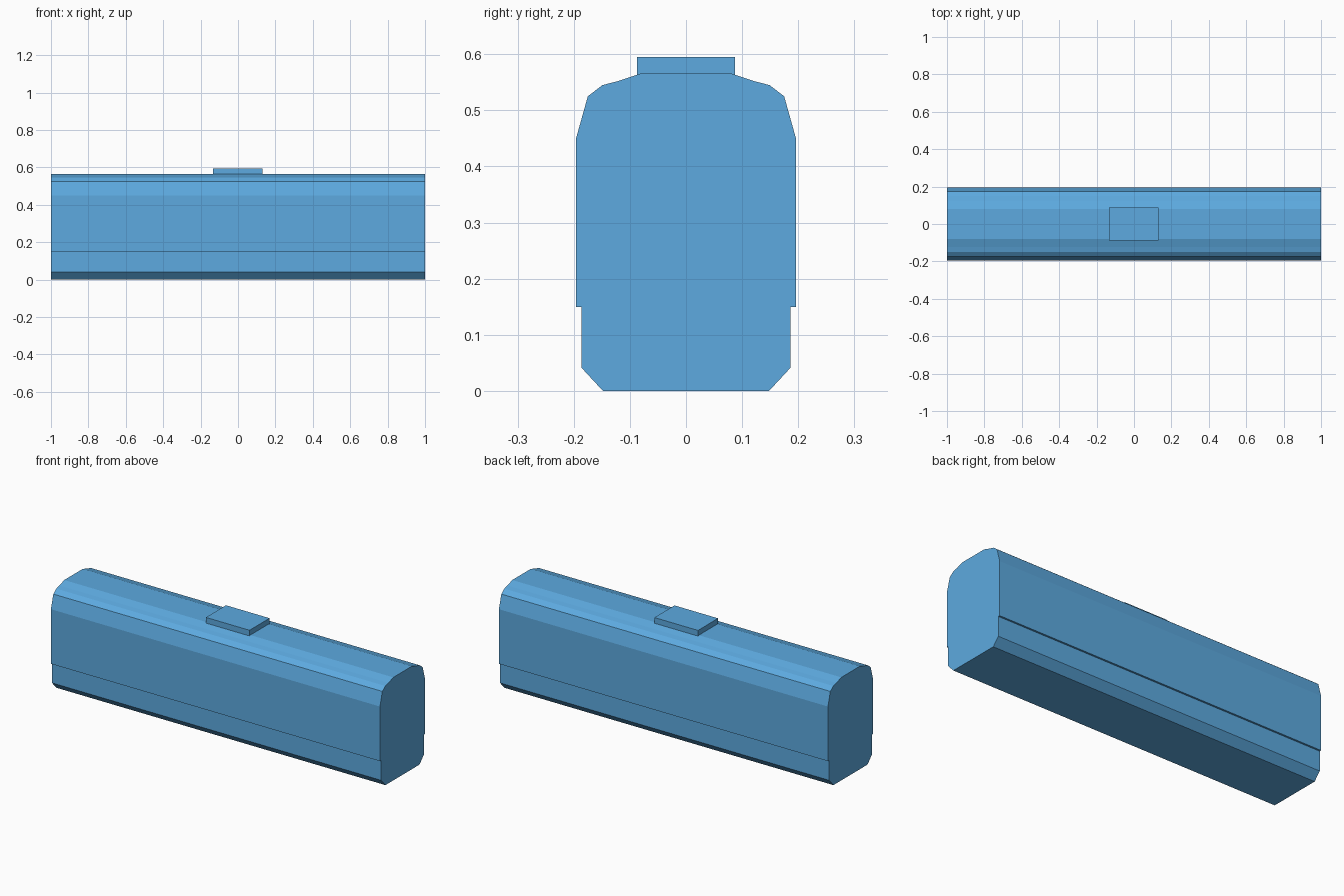
import bpy, bmesh

if "Cube" in bpy.data.objects:
    bpy.data.objects.remove(bpy.data.objects["Cube"])

blue = bpy.data.materials.new("sky blue")
blue.diffuse_color = (0.109, 0.402, 0.745, 1)
blue.use_nodes = True
blue.node_tree.nodes["Principled BSDF"].inputs["Base Color"].default_value = blue.diffuse_color


def extrude_profile(name, points, x0, x1):
    """Extrude a closed (y, z) outline along x."""
    bm = bmesh.new()
    face = bm.faces.new([bm.verts.new((x0, y, z)) for y, z in points])
    ext = bmesh.ops.extrude_face_region(bm, geom=[face], use_keep_orig=True)
    moved = [g for g in ext["geom"] if isinstance(g, bmesh.types.BMVert)]
    bmesh.ops.translate(bm, verts=moved, vec=(x1 - x0, 0, 0))
    bmesh.ops.recalc_face_normals(bm, faces=bm.faces[:])
    mesh = bpy.data.meshes.new(name)
    bm.to_mesh(mesh)
    bm.free()
    mesh.materials.append(blue)
    obj = bpy.data.objects.new(name, mesh)
    bpy.context.collection.objects.link(obj)
    return obj


def mirrored(half):
    """Complete a half outline, listed bottom to top, across y = 0."""
    return half + [(-y, z) for y, z in reversed(half)]


# Carriage body: chamfered skirt, stepped side wall and faceted roof
body_half = [(0.148, 0), (0.186, 0.041), (0.186, 0.15), (0.196, 0.15),
             (0.196, 0.45), (0.175, 0.525), (0.149, 0.545),
             (0.122, 0.552), (0.08, 0.566)]
extrude_profile("carriage_body", mirrored(body_half), -1, 1)

# Roof unit: low box on the centre of the roof
extrude_profile("roof_unit", mirrored([(0.087, 0.563), (0.087, 0.595)]), -0.134, 0.131)
